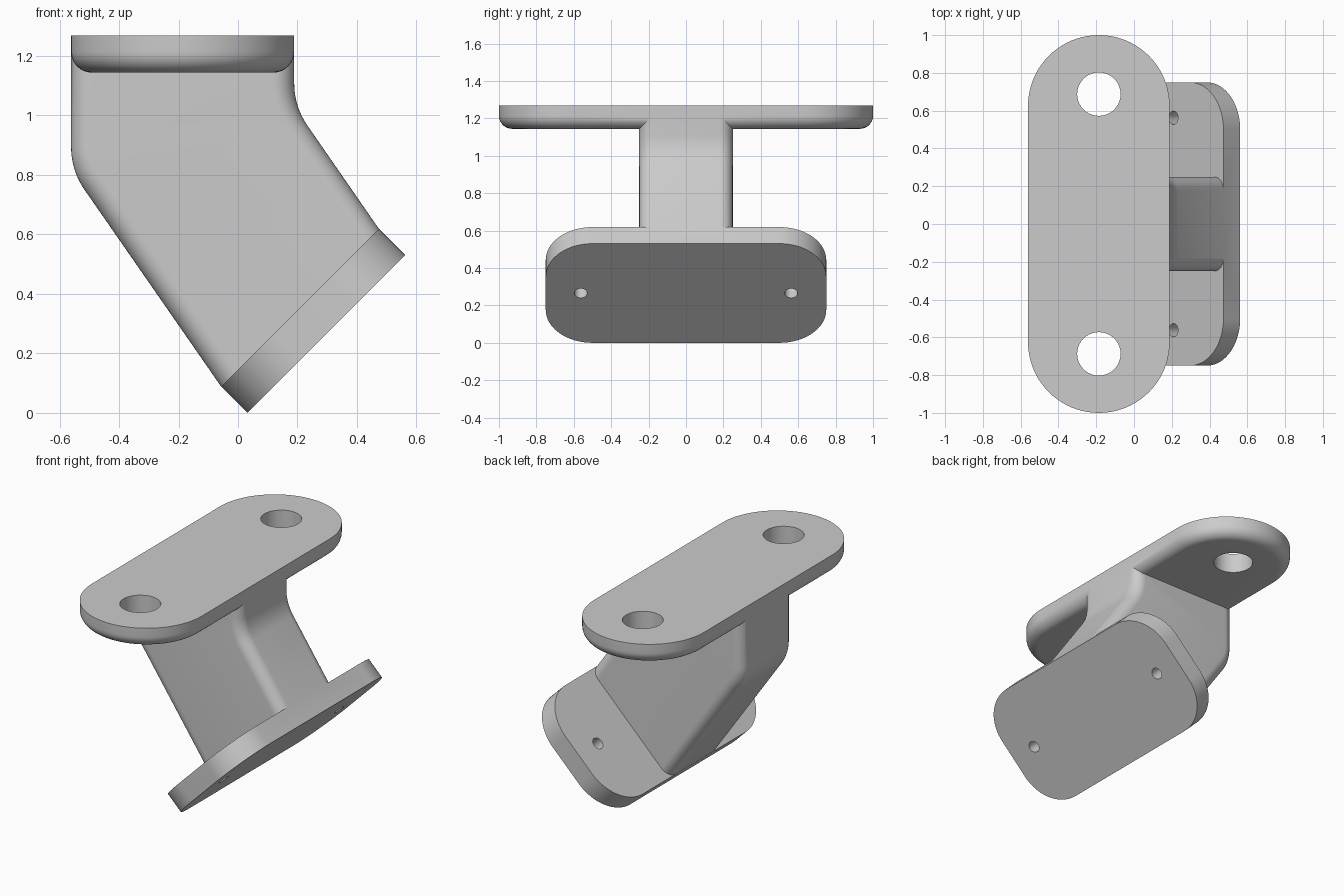
import bpy, bmesh
from math import radians, pi, sin, cos, tan
from mathutils import Matrix, Vector

cube = bpy.data.objects.get("Cube")
if cube:
    bpy.data.objects.remove(cube, do_unlink=True)

THICK, WIDTH, EDGE = 0.125, 0.75, 0.07
TOP_X, TOP_Z, NECK_HALF, BEND = -0.186, 1.269, 0.25, 0.25
STEPS = 10


def make_object(name, bm, matrix=Matrix()):
    bmesh.ops.recalc_face_normals(bm, faces=bm.faces)
    mesh = bpy.data.meshes.new(name)
    bm.to_mesh(mesh)
    bm.free()
    mesh.transform(matrix)
    obj = bpy.data.objects.new(name, mesh)
    bpy.context.collection.objects.link(obj)
    return obj


def loft(name, layers, matrix=Matrix()):
    """Closed solid through a stack of outlines with equal point counts."""
    bm = bmesh.new()
    rings = [[bm.verts.new(p) for p in layer] for layer in layers]
    for a, b in zip(rings, rings[1:]):
        for i in range(len(a)):
            bm.faces.new((a[i - 1], a[i], b[i], b[i - 1]))
    bm.faces.new(rings[0])
    bm.faces.new(rings[-1])
    return make_object(name, bm, matrix)


def quarter_round():
    """Pairs of (inset, depth) going from the outer face round to the side."""
    angles = [i / STEPS * pi / 2 for i in range(STEPS + 1)]
    return [(EDGE * (1 - sin(a)), EDGE * (1 - cos(a))) for a in angles]


def plate_outline(length, corner, inset, z):
    points = []
    x, y = WIDTH / 2 - corner, length / 2 - corner
    for quarter, (sx, sy) in enumerate([(1, 1), (-1, 1), (-1, -1), (1, -1)]):
        # Round ends have no straight part, so shared points are dropped
        last = 2 * STEPS if x < 1e-6 and quarter % 2 == 0 else 2 * STEPS + 1
        for i in range(last):
            a = (quarter + i / (2 * STEPS)) * pi / 2
            r = corner - inset
            points.append((sx * x + r * cos(a), sy * y + r * sin(a), z))
    return points


def bend(start, corner, end, radius):
    """Path from start to end with the corner replaced by a tangent arc."""
    d1, d2 = (start - corner).normalized(), (end - corner).normalized()
    half = d1.angle(d2) / 2
    centre = corner + (d1 + d2).normalized() * radius / sin(half)
    first = (corner + d1 * radius / tan(half) - centre).normalized()
    last = (corner + d2 * radius / tan(half) - centre).normalized()
    arc = [centre + first.slerp(last, i / STEPS).normalized() * radius for i in range(STEPS + 1)]
    return [start] + arc + [end]


def boolean(target, tool, operation):
    mod = target.modifiers.new(operation.title(), 'BOOLEAN')
    mod.operation, mod.solver, mod.object = operation, 'EXACT', tool
    bpy.context.view_layer.objects.active = target
    bpy.ops.object.modifier_apply(modifier=mod.name)
    bpy.data.objects.remove(tool, do_unlink=True)


def drill(plate, matrix, spacing, radius):
    for side in (-1, 1):
        bm = bmesh.new()
        bmesh.ops.create_cone(bm, cap_ends=True, segments=40, radius1=radius, radius2=radius, depth=0.5)
        boolean(plate, make_object("hole_cutter", bm, matrix @ Matrix.Translation((0, side * spacing, 0))),
                'DIFFERENCE')


# Horizontal mounting plate with round ends and a rounded lower rim
top_frame = Matrix.Translation((TOP_X, 0, TOP_Z - THICK))
top_layers = [plate_outline(2.0, WIDTH / 2, inset, z) for inset, z in quarter_round()]
top_layers.append(plate_outline(2.0, WIDTH / 2, 0, THICK))
top_plate = loft("mounting_plate", top_layers, top_frame)
drill(top_plate, top_frame, 0.6875, 0.115)

# Tilted foot plate
foot_frame = Matrix.Translation((0.297, 0, 0.265)) @ Matrix.Rotation(radians(-45), 4, 'Y')
foot_plate = loft("foot_plate", [plate_outline(1.5, 0.25, 0, z) for z in (0, THICK)], foot_frame)
drill(foot_plate, foot_frame, 0.5625, 0.035)


def neck_side(side, inset, y):
    """Bent edge of the neck, ending sunk inside the foot plate."""
    x = TOP_X + side * (WIDTH / 2 - inset)
    corner_z = (1.03 if side > 0 else 0.815) - side * inset * 0.314
    end = foot_frame @ Vector((side * (WIDTH / 2 - inset / 0.984), 0, THICK))
    sunk = foot_frame @ Vector((side * 0.3, 0, THICK / 2))
    path = bend(Vector((x, 0, TOP_Z - 0.03)), Vector((x, 0, corner_z)), end, BEND + side * inset)
    return [(p.x, y, p.z) for p in path + [sunk]]


# Bent neck with rounded long edges
stations = [(inset, depth - NECK_HALF) for inset, depth in quarter_round()]
stations += [(inset, -y) for inset, y in reversed(stations)]
neck = loft("neck", [neck_side(-1, d, y) + neck_side(1, d, y)[::-1] for d, y in stations])

# Fuse into one casting
boolean(neck, top_plate, 'UNION')
boolean(neck, foot_plate, 'UNION')
neck.name = "angled_bracket"
bpy.ops.object.select_all(action='DESELECT')
neck.select_set(True)
bpy.context.view_layer.objects.active = neck
bpy.ops.object.shade_smooth_by_angle(angle=radians(30))
